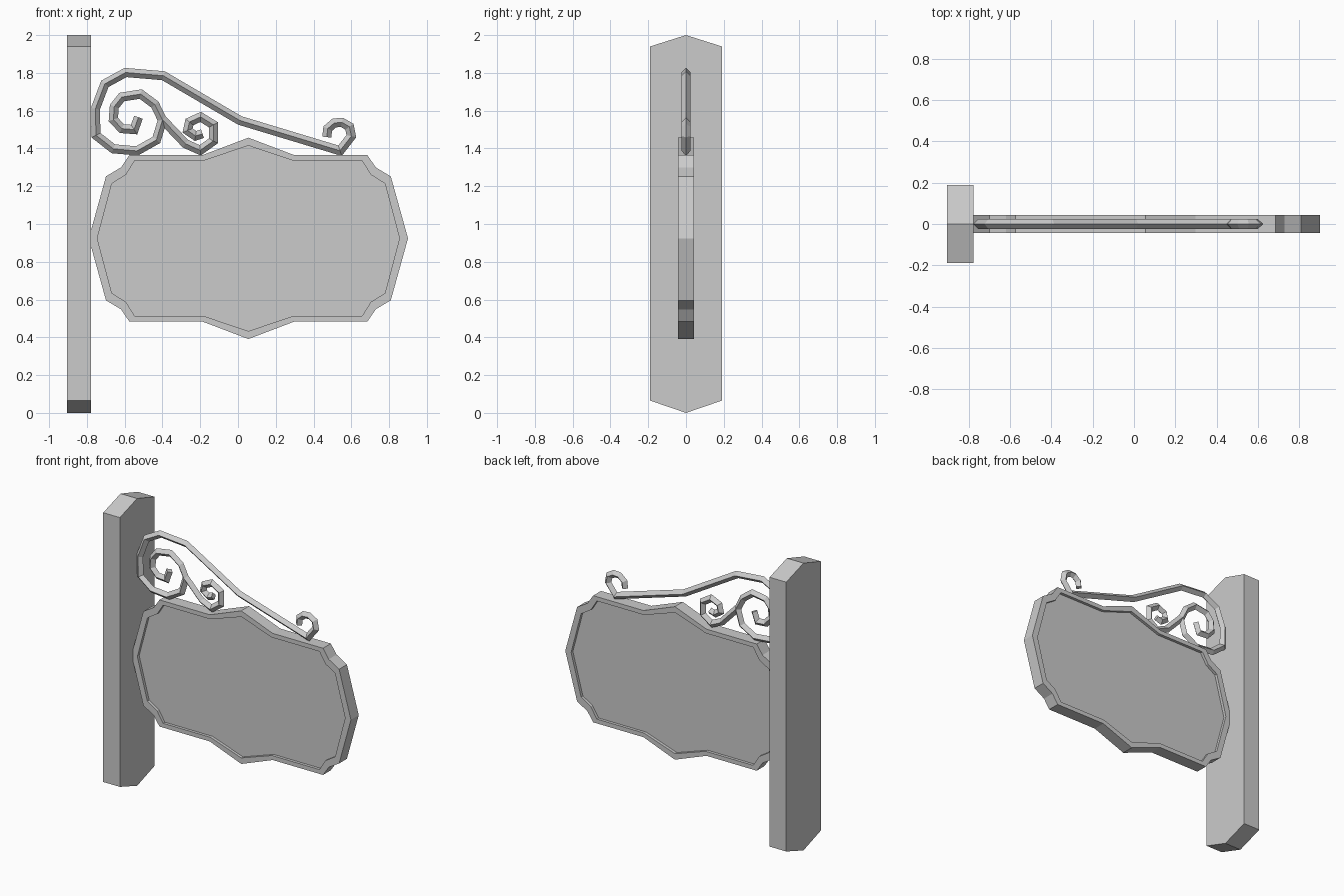
import bpy, bmesh
from mathutils import Vector

if "Cube" in bpy.data.objects:
    bpy.data.objects.remove(bpy.data.objects["Cube"])


def finish(bm, name):
    bmesh.ops.recalc_face_normals(bm, faces=bm.faces)
    me = bpy.data.meshes.new(name)
    bm.to_mesh(me)
    bm.free()
    ob = bpy.data.objects.new(name, me)
    bpy.context.collection.objects.link(ob)
    return ob


def bridge(bm, a, b):
    n = len(a)
    for i in range(n):
        j = (i + 1) % n
        bm.faces.new((a[i], a[j], b[j], b[i]))


# Post: pointed hexagonal side profile, extruded along x
bm = bmesh.new()
profile = [(0, 0), (0.19, 0.065), (0.19, 1.94), (0, 2), (-0.19, 1.94), (-0.19, 0.065)]
rings = [[bm.verts.new((x, y, z)) for y, z in profile] for x in (-0.905, -0.777)]
bridge(bm, *rings)
for r in rings:
    bm.faces.new(r)
finish(bm, "post")

# Sign board: a quarter outline mirrored twice, raised rim and recessed panel
CX, CZ = 0.055, 0.924


def outline(quarter):
    right = quarter + [(x, -z) for x, z in quarter[-2::-1]]
    return right + [(-x, z) for x, z in right[-2:0:-1]]


outer = outline([(0, 0.533), (0.242, 0.441), (0.63, 0.441), (0.674, 0.376),
                 (0.754, 0.328), (0.845, 0)])
inner = outline([(0, 0.491), (0.237, 0.411), (0.602, 0.411), (0.648, 0.337),
                 (0.723, 0.29), (0.80, 0)])
HALF, RECESS = 0.043, 0.02
layers = [(inner, -HALF + RECESS), (inner, -HALF), (outer, -HALF),
          (outer, HALF), (inner, HALF), (inner, HALF - RECESS)]
bm = bmesh.new()
rings = [[bm.verts.new((CX + x, y, CZ + z)) for x, z in pts] for pts, y in layers]
for a, b in zip(rings, rings[1:]):
    bridge(bm, a, b)
bm.faces.new(rings[0])
bm.faces.new(rings[-1])
finish(bm, "sign_board")


# Scrollwork: diamond bar swept with mitred corners along a path in the xz plane
def scroll(name, path, r=0.024):
    pts = [Vector(p) for p in path]
    bm = bmesh.new()
    rings = []
    for i, p in enumerate(pts):
        d0 = (p - pts[max(i - 1, 0)]).normalized()
        d1 = (pts[min(i + 1, len(pts) - 1)] - p).normalized()
        t = (d0 + d1).normalized()
        ref = d1 if d1.length else d0
        n = Vector((-t.y, t.x)) * (r / max(t.dot(ref), 0.6))
        a, b = p + n, p - n
        rings.append([bm.verts.new(c) for c in (
            (a.x, 0, a.y), (p.x, r, p.y), (b.x, 0, b.y), (p.x, -r, p.y))])
    for a, b in zip(rings, rings[1:]):
        bridge(bm, a, b)
    bm.faces.new(rings[0])
    bm.faces.new(rings[-1])
    finish(bm, name)


# Long bar with a spiral at the post and a curl at the outer end
scroll("main_scroll", [
    (-0.527, 1.565), (-0.55, 1.50), (-0.615, 1.505), (-0.66, 1.553), (-0.655, 1.622),
    (-0.615, 1.672), (-0.515, 1.688), (-0.44, 1.632), (-0.40, 1.55), (-0.432, 1.445),
    (-0.535, 1.387), (-0.66, 1.398), (-0.752, 1.47), (-0.755, 1.61), (-0.705, 1.742),
    (-0.595, 1.802), (-0.395, 1.785), (0.01, 1.548), (0.54, 1.388), (0.60, 1.465),
    (0.59, 1.515), (0.55, 1.538), (0.51, 1.535), (0.475, 1.505), (0.47, 1.46)])
# Small branching spiral above the board
scroll("small_scroll", [
    (-0.40, 1.553), (-0.278, 1.425), (-0.20, 1.39), (-0.13, 1.44), (-0.13, 1.525),
    (-0.198, 1.567), (-0.257, 1.54), (-0.267, 1.495), (-0.225, 1.466), (-0.188, 1.478)])
